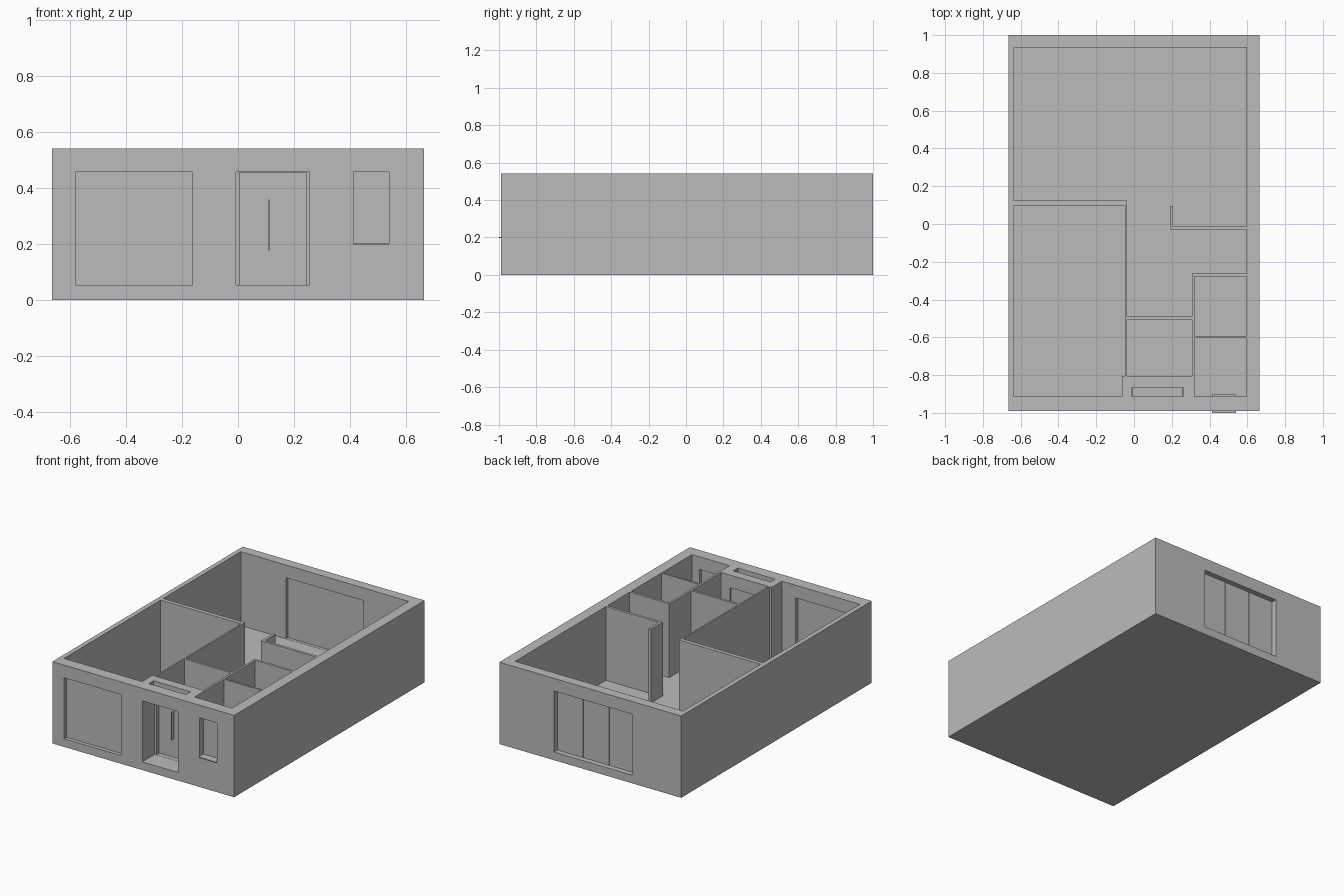
import bpy, bmesh

if "Cube" in bpy.data.objects:
    bpy.data.objects.remove(bpy.data.objects["Cube"])

plaster = bpy.data.materials.new("plain grey")
plaster.diffuse_color = (0.5, 0.5, 0.5, 1)
plaster.use_nodes = True
plaster.node_tree.nodes["Principled BSDF"].inputs["Base Color"].default_value = plaster.diffuse_color

H, FLOOR, HEAD = 0.541, 0.053, 0.457   # wall height, floor level, lintel level


def prism(name, outline, z0, z1):
    """Extrude a plan outline from z0 to z1."""
    bm = bmesh.new()
    face = bm.faces.new([bm.verts.new((x, y, z0)) for x, y in outline])
    ext = bmesh.ops.extrude_face_region(bm, geom=[face])
    for v in ext["geom"]:
        if isinstance(v, bmesh.types.BMVert):
            v.co.z = z1
    bmesh.ops.recalc_face_normals(bm, faces=bm.faces)
    mesh = bpy.data.meshes.new(name)
    bm.to_mesh(mesh)
    bm.free()
    mesh.materials.append(plaster)
    ob = bpy.data.objects.new(name, mesh)
    bpy.context.collection.objects.link(ob)
    return ob


def box(name, x0, x1, y0, y1, z0, z1):
    return prism(name, [(x0, y0), (x1, y0), (x1, y1), (x0, y1)], z0, z1)


def cut(target, cutter):
    """Subtract the cutter and remove it."""
    mod = target.modifiers.new("cut", 'BOOLEAN')
    mod.operation, mod.solver, mod.object = 'DIFFERENCE', 'EXACT', cutter
    cutter.hide_render = True
    bpy.context.view_layer.objects.active = target
    bpy.ops.object.modifier_apply(modifier=mod.name)
    bpy.data.objects.remove(cutter)


# Solid block that becomes floor slab and walls
house = box("house_walls", -0.665, 0.665, -0.99, 1.0, 0, H)

# Rooms, open at the top
rooms = {
    "living_and_hall": [(-0.634, 0.935), (-0.634, 0.125), (-0.037, 0.125), (-0.037, -0.49),
                        (0.306, -0.49), (0.306, -0.262), (0.595, -0.262), (0.595, -0.03),
                        (0.19, -0.03), (0.19, 0.095), (0.207, 0.095), (0.207, -0.013),
                        (0.595, -0.013), (0.595, 0.935)],
    "front_room": [(-0.634, 0.098), (-0.634, -0.912), (-0.063, -0.912), (-0.063, -0.805),
                   (-0.047, -0.805), (-0.047, 0.098)],
    "entry": [(-0.037, -0.505), (-0.037, -0.805), (0.306, -0.805), (0.306, -0.505)],
    "side_room": [(0.32, -0.278), (0.32, -0.592), (0.595, -0.592), (0.595, -0.278)],
    "corner_room": [(0.32, -0.604), (0.32, -0.912), (0.595, -0.912), (0.595, -0.604)],
}
for name, outline in rooms.items():
    cut(house, prism(name, outline, FLOOR, H + 0.1))

# Door porch, narrower door frame, window openings and the slot above the door
for x0, x1, y0, y1, z0, z1 in [
        (-0.007, 0.255, -1.1, -0.86, FLOOR + 0.001, HEAD),
        (0.005, 0.242, -0.88, -0.78, FLOOR + 0.002, HEAD - 0.0005),
        (-0.58, -0.163, -1.1, -0.88, FLOOR + 0.001, HEAD),
        (0.412, 0.54, -1.1, -0.88, 0.2, HEAD),
        (-0.305, 0.265, 0.9, 1.1, FLOOR + 0.001, HEAD),
        (-0.013, 0.26, -0.913, -0.865, HEAD - 0.01, H + 0.1)]:
    cut(house, box("opening", x0, x1, y0, y1, z0, z1))

# Window panes
box("front_window", -0.58, -0.163, -0.965, -0.935, FLOOR, HEAD)
box("small_window", 0.412, 0.54, -0.95, -0.935, 0.2, HEAD)
box("small_window_sill", 0.412, 0.54, -1.0, -0.902, 0.197, 0.203)

# Three-panel sliding window at the back
w = 0.19
for i in range(3):
    x = -0.305 + i * w
    box(f"sliding_panel_{i + 1}", x + 0.001, x + w - 0.001, 0.955, 0.965, FLOOR, HEAD)
box("sliding_track", -0.305, 0.265, 0.957, 0.963, FLOOR, HEAD)

# Front door with a thin upright pull
box("front_door", 0.005, 0.242, -0.83, -0.815, FLOOR, HEAD)
box("door_pull", 0.109, 0.112, -0.857, -0.829, 0.177, 0.36)
